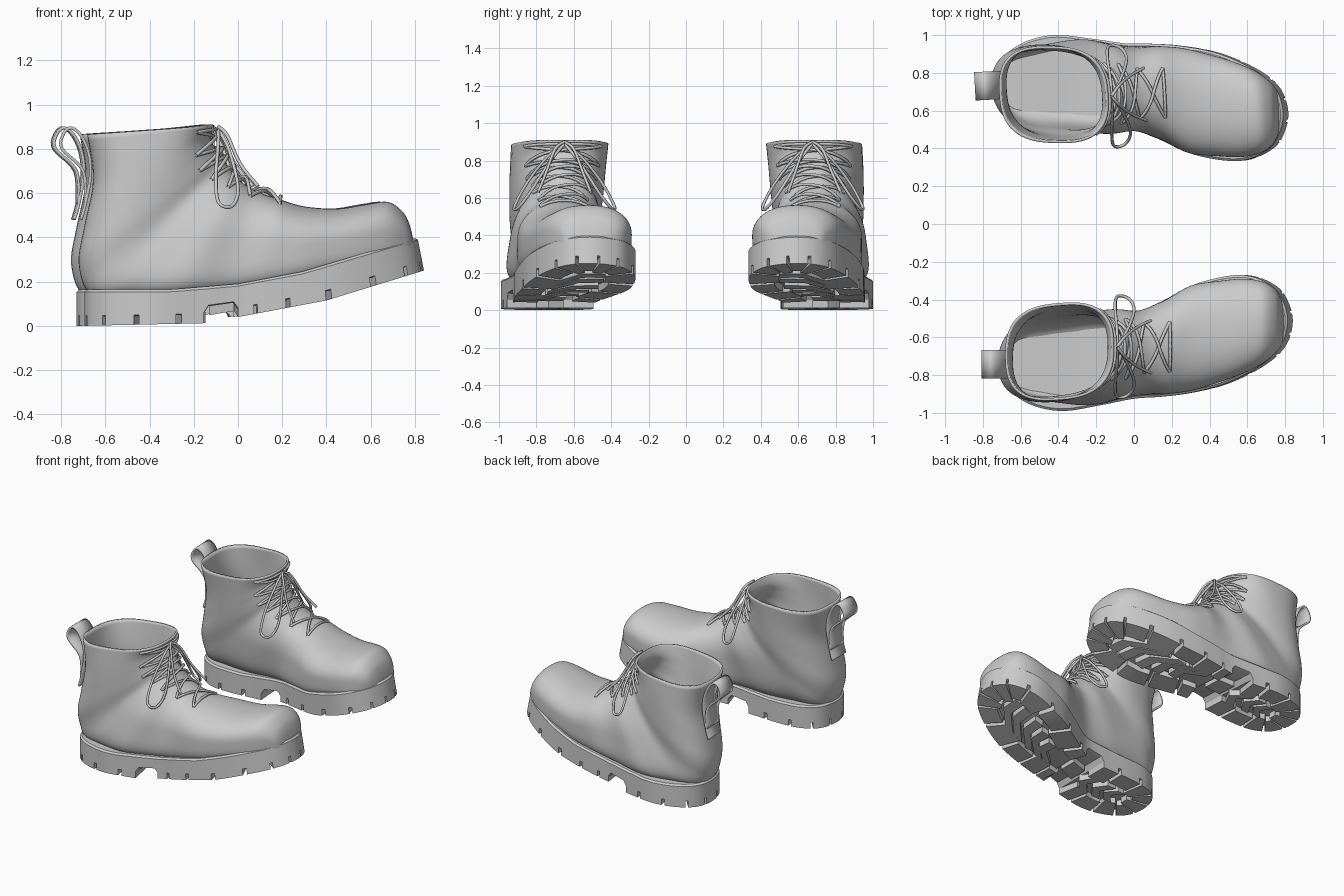
import bpy, bmesh, math
from mathutils import Vector, Matrix

if "Cube" in bpy.data.objects:
    bpy.data.objects.remove(bpy.data.objects["Cube"])


def spline(pts, t, closed=False):
    """Catmull-Rom point at parameter t (in control-point units)."""
    n = len(pts)
    i = int(math.floor(t)) if closed else min(int(t), n - 2)
    f = t - i
    g = lambda k: pts[k % n] if closed else pts[max(0, min(n - 1, k))]
    a, b, c, d = g(i - 1), g(i), g(i + 1), g(i + 2)
    return [0.5 * (2 * q + (r - p) * f + (2 * p - 5 * q + 4 * r - s) * f * f
                   + (3 * q - p - 3 * r + s) * f ** 3) for p, q, r, s in zip(a, b, c, d)]


def sweep(pts):
    """Five smooth samples per control point."""
    return [spline(pts, k / 5) for k in range(5 * (len(pts) - 1) + 1)]


def lerp_table(tab, x):
    for (x0, z0), (x1, z1) in zip(tab, tab[1:]):
        if x <= x1 or (x1, z1) == tab[-1]:
            return z0 + (z1 - z0) * (x - x0) / (x1 - x0)


def finish(name, bm, angle=40, thick=0, offset=-1):
    bmesh.ops.recalc_face_normals(bm, faces=bm.faces)
    me = bpy.data.meshes.new(name)
    bm.to_mesh(me)
    bm.free()
    me.shade_smooth()
    me.set_sharp_from_angle(angle=math.radians(angle))
    ob = bpy.data.objects.new(name, me)
    bpy.context.collection.objects.link(ob)
    if thick:
        m = ob.modifiers.new("thickness", 'SOLIDIFY')
        m.thickness, m.offset = thick, offset
    return ob


def grid(bm, rows, wrap=False):
    """Skin a list of point rows with quads; returns the vertex rows."""
    vs = [[bm.verts.new(p) for p in r] for r in rows]
    n = len(vs[0])
    for a, b in zip(vs, vs[1:]):
        for j in range(n if wrap else n - 1):
            k = (j + 1) % n
            bm.faces.new((a[j], a[k], b[k], b[j]))
    return vs


# ---- Upper: loft of rings that fan from the toe round to the collar ----
# ridge x, z | underside x, z | centre y | half width
SECTIONS = [
    (.79, .40, .80, .33, -.525, .05),
    (.775, .46, .785, .31, -.522, .12),
    (.745, .515, .745, .30, -.515, .172),
    (.68, .56, .68, .28, -.522, .217),
    (.58, .55, .58, .26, -.54, .25),
    (.45, .53, .45, .235, -.57, .268),
    (.30, .54, .30, .20, -.605, .278),
    (.18, .575, .14, .17, -.655, .248),
    (.08, .61, -.05, .15, -.71, .22),
    (.01, .655, -.28, .135, -.742, .24),
    (-.03, .70, -.50, .13, -.745, .23),
    (-.06, .74, -.665, .14, -.74, .222),
    (-.08, .77, -.72, .28, -.738, .24),
    (-.10, .80, -.695, .45, -.73, .248),
    (-.125, .85, -.655, .66, -.717, .253),
    (-.105, .905, -.682, .865, -.698, .257),
]
TOP = len(SECTIONS) - 1


def surf(u, deg, off=0.0):
    """Point on the upper at ring u and angle deg (90 = ridge)."""
    px, pz, qx, qz, yq, w = spline(SECTIONS, u)
    yp = max(yq, -.652)                       # the ankle leans inward
    c, s = math.cos(math.radians(deg)), math.sin(math.radians(deg))
    collar = max(0, u - 13) * .2
    n = collar + (2.25 if s >= 0 else min(4.5, 2.2 + .8 * u, max(2.3, 4.5 - .9 * (u - 9))))
    c = math.copysign(abs(c) ** (2 / n), c)
    s = 0.5 + 0.5 * math.copysign(abs(s) ** (2 / n), s)
    mid = Vector(((px + qx) / 2, (yp + yq) / 2, (pz + qz) / 2))
    p = Vector((qx + (px - qx) * s, yq + (yp - yq) * s + c * w, qz + (pz - qz) * s))
    return p + (p - mid).normalized() * off


parts = []
bm = bmesh.new()
rings = grid(bm, [[surf(k / 5, j * 5.625) for j in range(64)] for k in range(5 * TOP + 1)], True)
bm.faces.new(rings[0])
parts.append(finish("boot_upper", bm, 50, 0.014))

# ---- Sole: heel, inner edge, toe, outer edge ----
OUTLINE = [(-.695, -.74), (-.66, -.60), (-.55, -.52), (-.38, -.495), (-.18, -.495), (0, -.485),
           (.17, -.40), (.36, -.31), (.59, -.27), (.75, -.325), (.82, -.42), (.84, -.53),
           (.80, -.65), (.69, -.75), (.50, -.845), (.30, -.895), (.14, -.915), (0, -.925),
           (-.18, -.96), (-.38, -.99), (-.55, -.955), (-.66, -.87)]
Z_BOT = [(-.7, 0), (-.15, .012), (0, .04), (.4, .115), (.84, .25)]
Z_TOP = [(-.7, .165), (-.3, .165), (0, .19), (.3, .245), (.84, .40)]
N = len(OUTLINE) * 8
rim = [Vector(spline(OUTLINE, i / 8, True)) for i in range(N)]


def inset(i, d):
    t = (rim[(i + 1) % N] - rim[(i - 1) % N]).normalized()
    return rim[i % N] + Vector((t.y, -t.x)) * d


def sole_pt(p, h):
    """Plan point p raised to h: 0 = tread, 1 = top edge; the toe wall leans back."""
    zb, zt = lerp_table(Z_BOT, p.x), lerp_table(Z_TOP, p.x)
    if -.14 < p.x < -.01 and h < .5:          # raised arch
        h += .2
    return Vector((p.x - .035 * h * max(0, p.x), p.y, zb + (zt - zb) * h))


bm = bmesh.new()
levels = [(.02, .25), (0, .28), (0, .93), (.012, 1)]
vs = grid(bm, [[sole_pt(inset(i, d), h) for i in range(N)] for d, h in levels], True)
for r in (vs[0], vs[-1]):
    for i in range(1, N // 2 - 1):
        bm.faces.new((r[i], r[i + 1], r[N - i - 1], r[N - i]))
    bm.faces.new((r[0], r[1], r[N - 1]))
    bm.faces.new((r[N // 2 - 1], r[N // 2], r[N // 2 + 1]))
parts.append(finish("sole", bm, 35))


# ---- Tread: rim lugs with gaps (none under the arch) and chevrons down the middle ----
def lug(bm, left, right):
    """Block whose plan is the strip between two rows of points."""
    lo = [[bm.verts.new(sole_pt(p, 0)) for p in r] for r in (left, right)]
    hi = [[bm.verts.new(sole_pt(p, .3)) for p in r] for r in (left, right)]
    for k in range(len(left) - 1):
        for q in (lo, hi):
            bm.faces.new((q[0][k], q[0][k + 1], q[1][k + 1], q[1][k]))
        for e in (0, 1):
            bm.faces.new((lo[e][k], lo[e][k + 1], hi[e][k + 1], hi[e][k]))
    for k in (0, -1):
        bm.faces.new((lo[0][k], lo[1][k], hi[1][k], hi[0][k]))


bm = bmesh.new()
for g in range(4, N, 8):
    ids = [i for i in range(g, g + 8) if not -.14 < rim[i % N].x < -.01]
    if len(ids) > 2:
        lug(bm, [inset(i, 0) for i in ids], [inset(i, .13 + .03 * (g // 8 % 2)) for i in ids])
for k in (17, 23, 29, 45, 50, 55, 60, 65):
    a, b = inset(k, .16), inset(N - k, .16)
    row = [a, (a + b) / 2 + Vector((.06, 0)), b]
    lug(bm, row, [p + Vector((.065, 0)) for p in row])
lug(bm, [Vector((-.13, -.80)), Vector((-.02, -.77))], [Vector((-.13, -.66)), Vector((-.02, -.64))])
parts.append(finish("tread", bm, 30))

# ---- Heel pull loop: a ribbon swept along a side-view path ----
LOOP = [(-.71, .48), (-.69, .55), (-.667, .68), (-.675, .78), (-.71, .86), (-.755, .895),
        (-.79, .865), (-.795, .80), (-.70, .70), (-.69, .55)]
bm = bmesh.new()
grid(bm, [[(x, -.742 + dy, z) for dy in (-.075, 0, .075)] for x, z in sweep(LOOP)])
parts.append(finish("pull_loop", bm, 60, 0.014, 0))

# ---- Laces: criss-cross rows over the throat ----
cu = bpy.data.curves.new("laces", 'CURVE')
cu.dimensions, cu.bevel_depth, cu.bevel_resolution = '3D', .0085, 1


def strand(pts):
    s = cu.splines.new('POLY')
    s.points.add(len(pts) - 1)
    for q, p in zip(s.points, pts):
        q.co = (*p, 1)


def across(u0, a0, u1, a1, off):
    strand([surf(u0 + (u1 - u0) * k / 10, 90 + a0 + (a1 - a0) * k / 10,
                 off * (.3 + math.sin(math.pi * k / 10))) for k in range(11)])


rows = [(6.9 + i * (TOP - 7.3) / 6, min(48, 28 + 5 * i)) for i in range(7)]
for (u0, a0), (u1, a1) in zip(rows, rows[1:]):
    across(u0, -a0, u1, a1, .012)
    across(u0, a0, u1, -a1, .022)
for u, a in (rows[0], rows[-1]):
    across(u, -a, u, a, .012)

# Bow: a hanging loop and a loose end on each side
knot = surf(TOP - .4, 90, .025)
BOW = [(0, 0, 0), (.05, .08, -.10), (.09, .19, -.27), (.06, .255, -.35), (0, .265, -.33),
       (-.01, .20, -.21), (0, .09, -.07), (0, 0, 0)]
END = [(0, 0, .01), (.04, .05, -.03), (.10, .10, -.16), (.18, .14, -.26)]
for side in (1, -1):
    for shape in (BOW, END):
        strand([knot + Vector((x, side * y, z)) for x, y, z in sweep(shape)])
laces = bpy.data.objects.new("laces", cu)
bpy.context.collection.objects.link(laces)
parts.append(laces)

# ---- Second boot: mirrored, turned slightly ----
pivot = Vector((-.39, .75, 0))
M = (Matrix.Translation(pivot + Vector((-.035, .01, 0))) @ Matrix.Rotation(math.radians(3.2), 4, 'Z')
     @ Matrix.Translation(-pivot) @ Matrix.Scale(-1, 4, (0, 1, 0)))
for ob in parts:
    base = ob.name
    twin = ob.copy()
    twin.data = ob.data.copy()
    twin.data.transform(M)
    if twin.type == 'MESH':
        twin.data.flip_normals()
    ob.name, twin.name = "right_" + base, "left_" + base
    bpy.context.collection.objects.link(twin)
